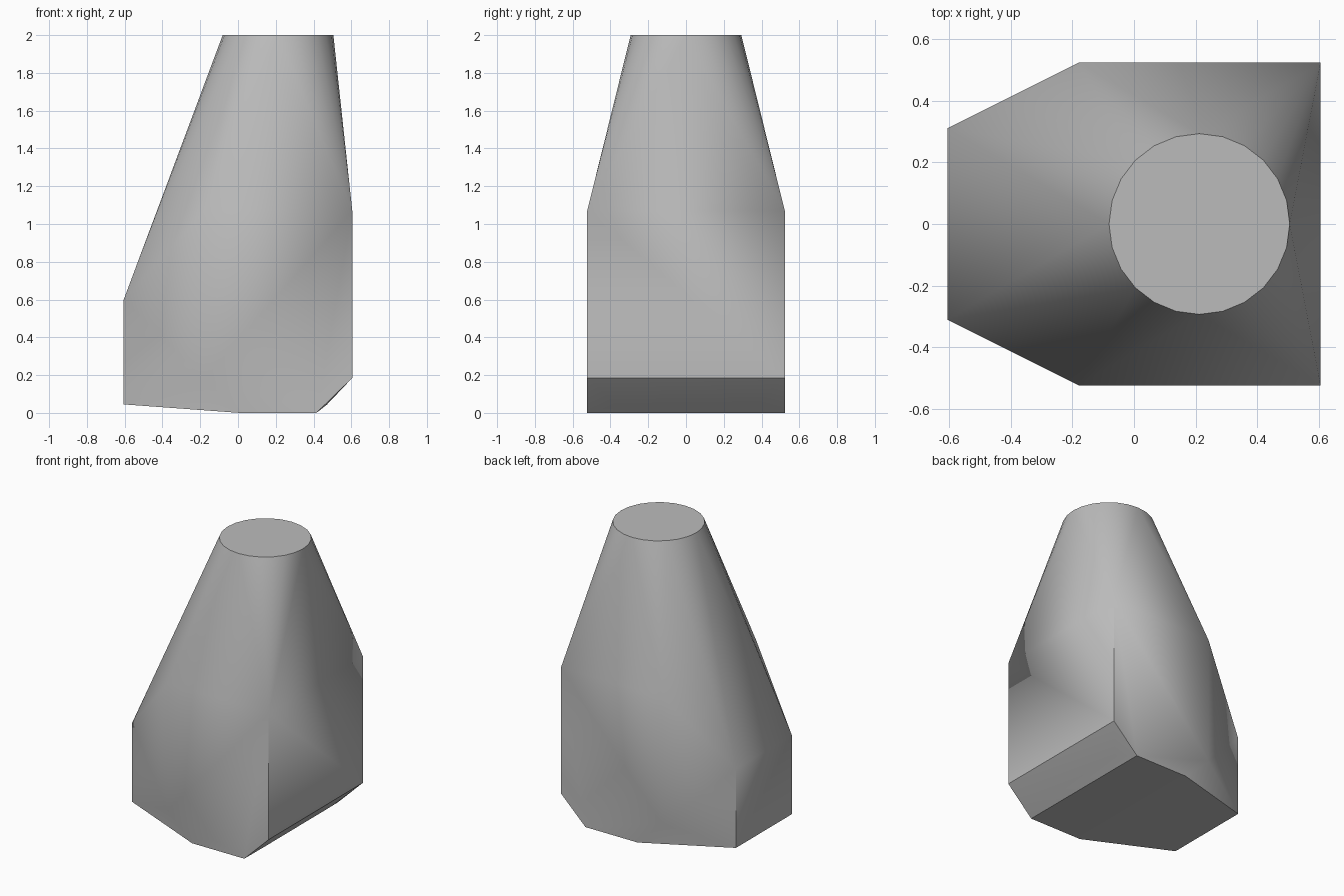
import bpy, bmesh, math

cube = bpy.data.objects.get("Cube")
if cube:
    bpy.data.objects.remove(cube, do_unlink=True)

# One plain grey for the whole body
grey = bpy.data.materials.new("plain_grey")
grey.use_nodes = True
colour = (0.5, 0.5, 0.5, 1)
grey.diffuse_color = colour
grey.node_tree.nodes["Principled BSDF"].inputs["Base Color"].default_value = colour

# Corners of one half: (x, half width, z)
corners = [
    (0.605, 0.523, 1.07), (-0.18, 0.523, 1.07),    # shoulders
    (-0.605, 0.31, 0.60), (-0.605, 0.31, 0.045),   # narrow end
    (0.605, 0.523, 0.185), (-0.18, 0.523, 0.18),   # lower sides
    (0.415, 0.523, 0.0), (0.01, 0.523, 0.0),       # underside
    (0.47, 0.37, 0.043),                           # bevel under the wide end
]

bm = bmesh.new()
for x, y, z in corners:
    for side in (-1, 1):
        bm.verts.new((x, side * y, z))

# Round top rim
rim_sides = 24
for i in range(rim_sides):
    a = math.tau * i / rim_sides
    bm.verts.new((0.212 + 0.293 * math.cos(a), 0.293 * math.sin(a), 2))

# Wrap the corners and rim in one convex skin
bmesh.ops.convex_hull(bm, input=bm.verts[:])
bmesh.ops.dissolve_limit(bm, angle_limit=math.radians(0.5),
                         verts=bm.verts[:], edges=bm.edges[:])
bmesh.ops.recalc_face_normals(bm, faces=bm.faces[:])

mesh = bpy.data.meshes.new("tapered_body")
bm.to_mesh(mesh)
bm.free()
mesh.materials.append(grey)
body = bpy.data.objects.new("tapered_body", mesh)
bpy.context.collection.objects.link(body)

# Soft shading with crisp main edges
bpy.context.view_layer.objects.active = body
body.select_set(True)
bpy.ops.object.shade_smooth_by_angle(angle=math.radians(30))
